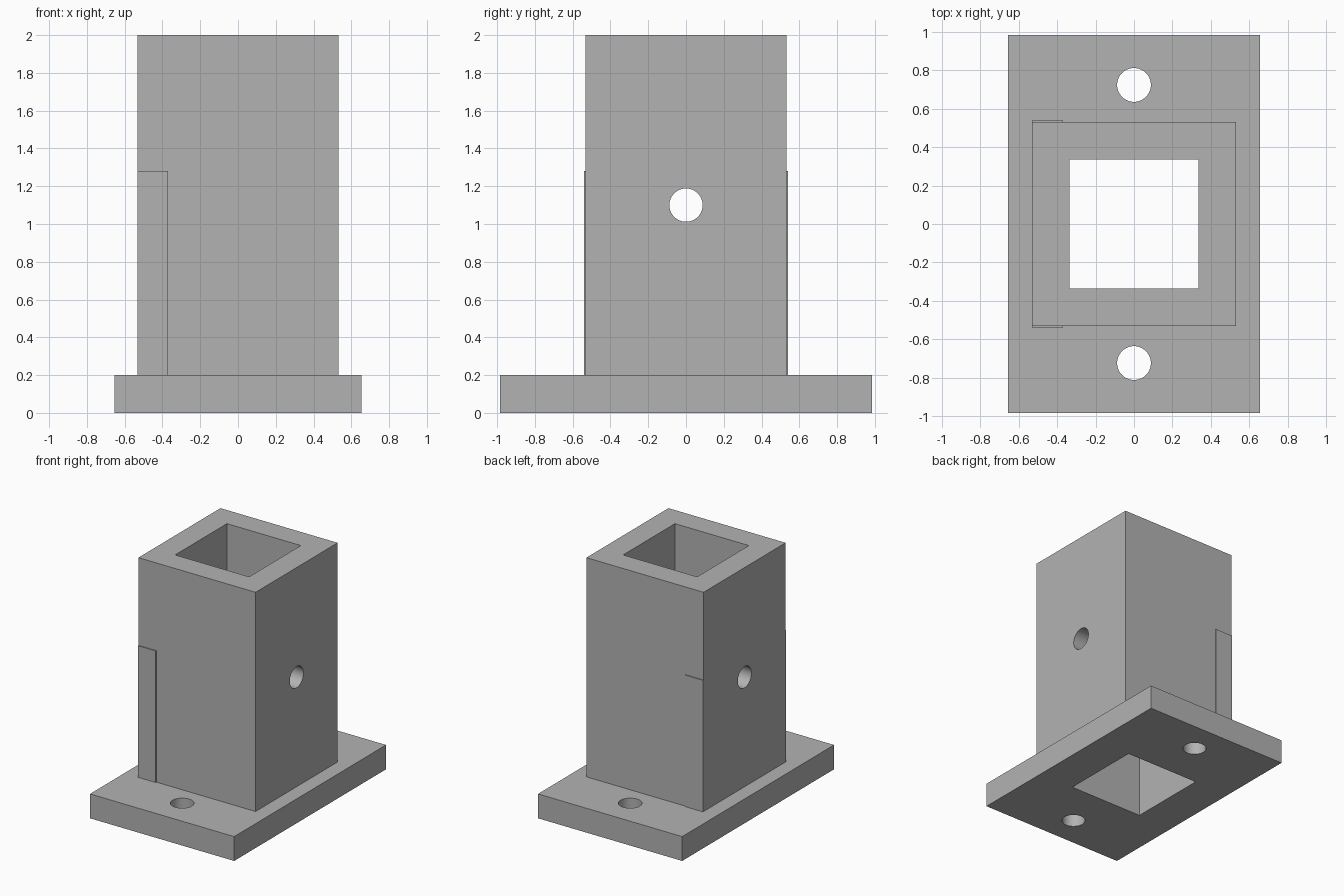
import bpy
import math

default = bpy.data.objects.get("Cube")
if default:
    bpy.data.objects.remove(default, do_unlink=True)

grey = bpy.data.materials.new("mid grey")
grey.use_nodes = True
COLOUR = (0.45, 0.45, 0.45, 1)
grey.diffuse_color = COLOUR
grey.node_tree.nodes["Principled BSDF"].inputs["Base Color"].default_value = COLOUR

BASE_TOP = 0.2
TOP = 2.0
HALF = 0.532       # column half width
BORE = 0.336       # bore half width
HOLE_R = 0.088


def box(name, low, high):
    """Box spanning two opposite corners."""
    bpy.ops.mesh.primitive_cube_add(size=1, location=[(a + b) / 2 for a, b in zip(low, high)])
    ob = bpy.context.object
    ob.name = name
    ob.scale = [b - a for a, b in zip(low, high)]
    bpy.ops.object.transform_apply(location=False, rotation=False, scale=True)
    ob.data.materials.append(grey)
    return ob


def rod(name, location, depth, rotation=(0, 0, 0)):
    bpy.ops.mesh.primitive_cylinder_add(vertices=64, radius=HOLE_R, depth=depth,
                                        location=location, rotation=rotation)
    ob = bpy.context.object
    ob.name = name
    ob.data.materials.append(grey)
    return ob


def cut(target, cutters):
    """Subtract each cutter, then discard it."""
    bpy.ops.object.select_all(action="DESELECT")
    target.select_set(True)
    bpy.context.view_layer.objects.active = target
    for cutter in cutters:
        cutter.hide_render = True
        mod = target.modifiers.new("cut", "BOOLEAN")
        mod.operation = "DIFFERENCE"
        mod.solver = "EXACT"
        mod.object = cutter
        bpy.ops.object.modifier_apply(modifier=mod.name)
        bpy.data.objects.remove(cutter, do_unlink=True)
    bpy.ops.object.shade_smooth_by_angle(angle=math.radians(30))


def bore():
    return box("bore_cutter", (-BORE, -BORE, -1), (BORE, BORE, 3))


# Mounting flange with two bolt holes and the square bore
flange = box("base_flange", (-0.655, -0.985, 0), (0.655, 0.985, BASE_TOP))
cut(flange, [bore()] + [rod("bolt_cutter", (0, s * 0.724, 0.1), 1) for s in (-1, 1)])

# Square tube with a cross pin hole
column = box("square_column", (-HALF, -HALF, BASE_TOP), (HALF, HALF, TOP))
cut(column, [bore(), rod("pin_cutter", (0, 0, 1.1), 3, (0, math.pi / 2, 0))])

# Thin raised strips on the front and back walls
for side, name in ((-1, "front_strip"), (1, "back_strip")):
    ys = sorted((side * (HALF - 0.02), side * (HALF + 0.008)))
    box(name, (-HALF, ys[0], BASE_TOP), (-0.37, ys[1], 1.28))
